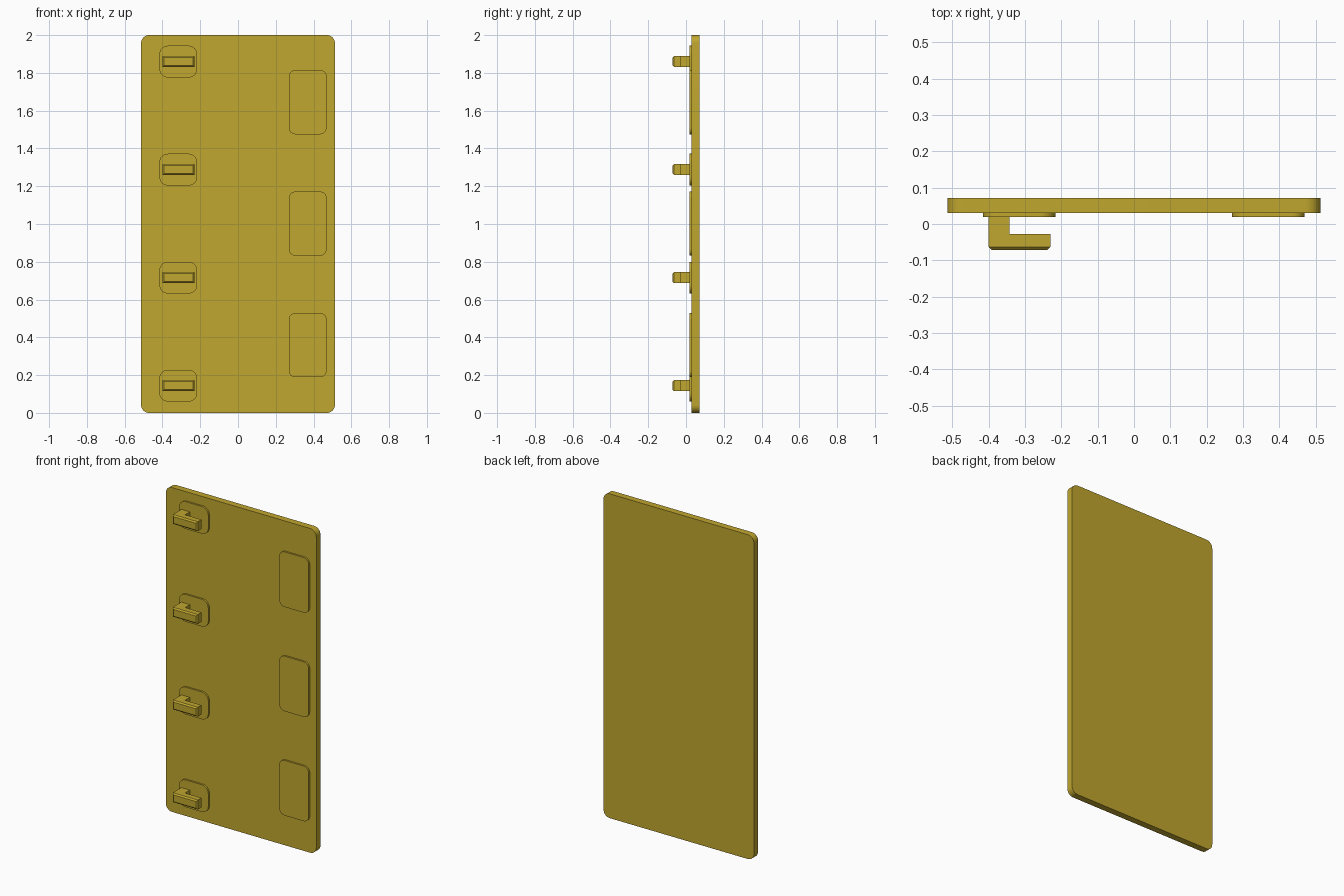
import bpy, bmesh, math

if "Cube" in bpy.data.objects:
    bpy.data.objects.remove(bpy.data.objects["Cube"])

mustard = bpy.data.materials.new("mustard_yellow")
mustard.diffuse_color = (0.53, 0.385, 0.028, 1)
mustard.use_nodes = True
mustard.node_tree.nodes["Principled BSDF"].inputs["Base Color"].default_value = mustard.diffuse_color


def finish(name, bm):
    bmesh.ops.recalc_face_normals(bm, faces=bm.faces)
    mesh = bpy.data.meshes.new(name)
    bm.to_mesh(mesh)
    bm.free()
    mesh.materials.append(mustard)
    obj = bpy.data.objects.new(name, mesh)
    bpy.context.collection.objects.link(obj)
    bpy.ops.object.select_all(action='DESELECT')
    obj.select_set(True)
    bpy.context.view_layer.objects.active = obj
    bpy.ops.object.shade_smooth_by_angle(angle=math.radians(30))
    return obj


def prism(points, direction):
    """Close a 3D outline and extrude it along a direction."""
    bm = bmesh.new()
    face = bm.faces.new([bm.verts.new(p) for p in points])
    ext = bmesh.ops.extrude_face_region(bm, geom=[face], use_keep_orig=True)
    moved = [g for g in ext["geom"] if isinstance(g, bmesh.types.BMVert)]
    bmesh.ops.translate(bm, verts=moved, vec=direction)
    return bm


def rounded_plate(name, cx, cz, w, h, y0, y1, r, steps=8):
    pts = []
    for i, (sx, sz) in enumerate([(1, 1), (-1, 1), (-1, -1), (1, -1)]):
        for k in range(steps + 1):
            a = math.pi / 2 * (i + k / steps)
            pts.append((cx + sx * (w / 2 - r) + r * math.cos(a), y0,
                        cz + sz * (h / 2 - r) + r * math.sin(a)))
    return finish(name, prism(pts, (0, y1 - y0, 0)))


def hook(name, cz):
    # L-shaped profile seen from above, pushed up through its height
    y_front, height = -0.071, 0.058
    profile = [(-0.40, 0.025), (-0.40, y_front), (-0.23, y_front),
               (-0.23, -0.028), (-0.342, -0.028), (-0.342, 0.025)]
    bm = prism([(x, y, cz - height / 2) for x, y in profile], (0, 0, height))
    # Chamfer around the front face
    edges = [e for e in bm.edges
             if all(abs(v.co.y - y_front) < 1e-5 for v in e.verts)]
    bmesh.ops.bevel(bm, geom=edges, offset=0.008, segments=1, affect='EDGES')
    return finish(name, bm)


# Main door panel
rounded_plate("panel", 0, 1.0, 1.026, 2.0, 0.03, 0.071, 0.042)

# Hooks on their raised pads, along the left side
for i in range(4):
    z = 0.144 + 0.572 * i
    rounded_plate(f"hook_pad_{i + 1}", -0.316, z, 0.2, 0.168, 0.019, 0.032, 0.045)
    hook(f"hook_{i + 1}", z)

# Tall raised pads along the right side
for i in range(3):
    rounded_plate(f"side_pad_{i + 1}", 0.369, 0.359 + 0.643 * i, 0.2, 0.34,
                  0.019, 0.032, 0.035)
